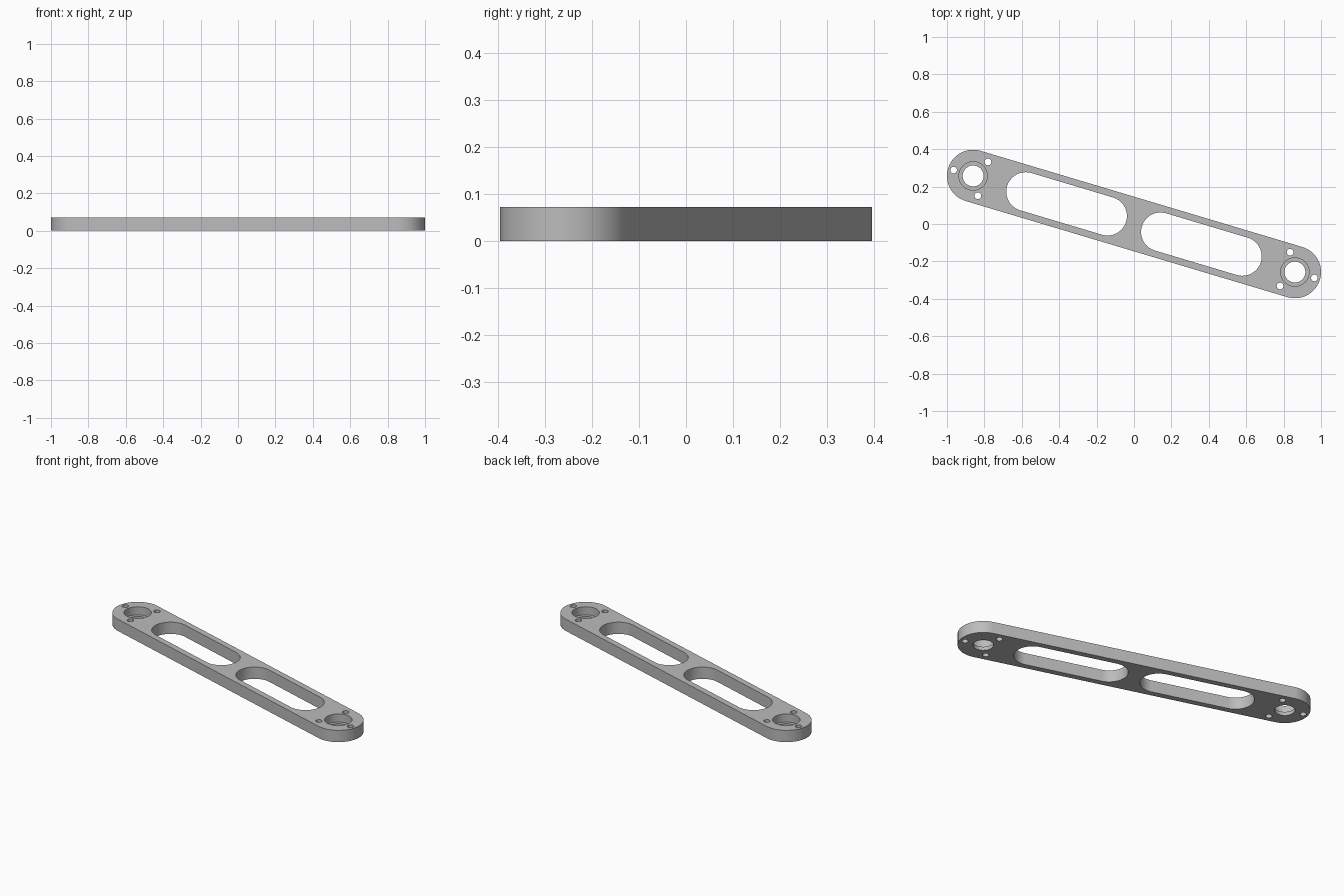
import bpy, bmesh
from math import pi, cos, sin, atan2, hypot

default = bpy.data.objects.get("Cube")
if default:
    bpy.data.objects.remove(default, do_unlink=True)

HEIGHT = 0.072
END_X, END_Y = 0.86, -0.257          # centre of the right-hand rounded end
TILT = atan2(END_Y, END_X)
REACH = hypot(END_X, END_Y)
END_RADIUS = 0.14

grey = bpy.data.materials.new("satin grey")
grey.use_nodes = True
grey.diffuse_color = (0.5, 0.5, 0.5, 1)
grey.node_tree.nodes["Principled BSDF"].inputs["Base Color"].default_value = (0.5, 0.5, 0.5, 1)


def stadium(a, b, radius, steps):
    """Outline of a rounded bar along the tilted axis, from distance a to b."""
    points = []
    for centre, start in ((b, -pi / 2), (a, pi / 2)):
        for i in range(steps + 1):
            t = TILT + start + pi * i / steps
            points.append((centre * cos(TILT) + radius * cos(t),
                           centre * sin(TILT) + radius * sin(t)))
    return points


def circle(x, y, radius, steps):
    return [(x + radius * cos(2 * pi * i / steps), y + radius * sin(2 * pi * i / steps))
            for i in range(steps)]


def prisms(name, outlines, low, high):
    """One object holding an upright prism for every outline."""
    bm = bmesh.new()
    for outline in outlines:
        base = bm.faces.new([bm.verts.new((x, y, low)) for x, y in outline])
        result = bmesh.ops.extrude_face_region(bm, geom=[base], use_keep_orig=True)
        top = [v for v in result["geom"] if isinstance(v, bmesh.types.BMVert)]
        bmesh.ops.translate(bm, verts=top, vec=(0, 0, high - low))
    bmesh.ops.recalc_face_normals(bm, faces=bm.faces)
    mesh = bpy.data.meshes.new(name)
    bm.to_mesh(mesh)
    bm.free()
    mesh.materials.append(grey)
    obj = bpy.data.objects.new(name, mesh)
    bpy.context.collection.objects.link(obj)
    return obj


# Solid bar with round ends
arm = prisms("link_arm", [stadium(-REACH, REACH, END_RADIUS, 48)], 0, HEIGHT)

# Long lightening slots, shaft bores and screw holes, mirrored about the middle
through, recesses = [], []
for side in (1, -1):
    near, far = sorted((side * 0.148, side * 0.604))
    through.append(stadium(near, far, 0.104, 32))
    x, y = side * END_X, side * END_Y
    through.append(circle(x, y, 0.056, 64))
    recesses.append(circle(x, y, 0.076, 64))
    for k in range(3):
        t = TILT + 2 * pi * k / 3
        through.append(circle(x + side * 0.109 * cos(t), y + side * 0.109 * sin(t), 0.018, 24))

cutters = [prisms("through_cutter", through, -0.1, HEIGHT + 0.1),
           prisms("recess_cutter", recesses, HEIGHT - 0.05, HEIGHT + 0.1)]
for cutter in cutters:
    cutter.hide_render = True
    cut = arm.modifiers.new(cutter.name, "BOOLEAN")
    cut.operation = "DIFFERENCE"
    cut.solver = "EXACT"
    cut.object = cutter

# Bake the cuts and drop the cutters
bpy.context.view_layer.update()
graph = bpy.context.evaluated_depsgraph_get()
baked = bpy.data.meshes.new_from_object(arm.evaluated_get(graph))
arm.modifiers.clear()
arm.data = baked
for cutter in cutters:
    bpy.data.objects.remove(cutter, do_unlink=True)

# Smooth round walls, crisp rims
bpy.ops.object.select_all(action="DESELECT")
arm.select_set(True)
bpy.context.view_layer.objects.active = arm
bpy.ops.object.shade_smooth_by_angle(angle=pi / 6)
